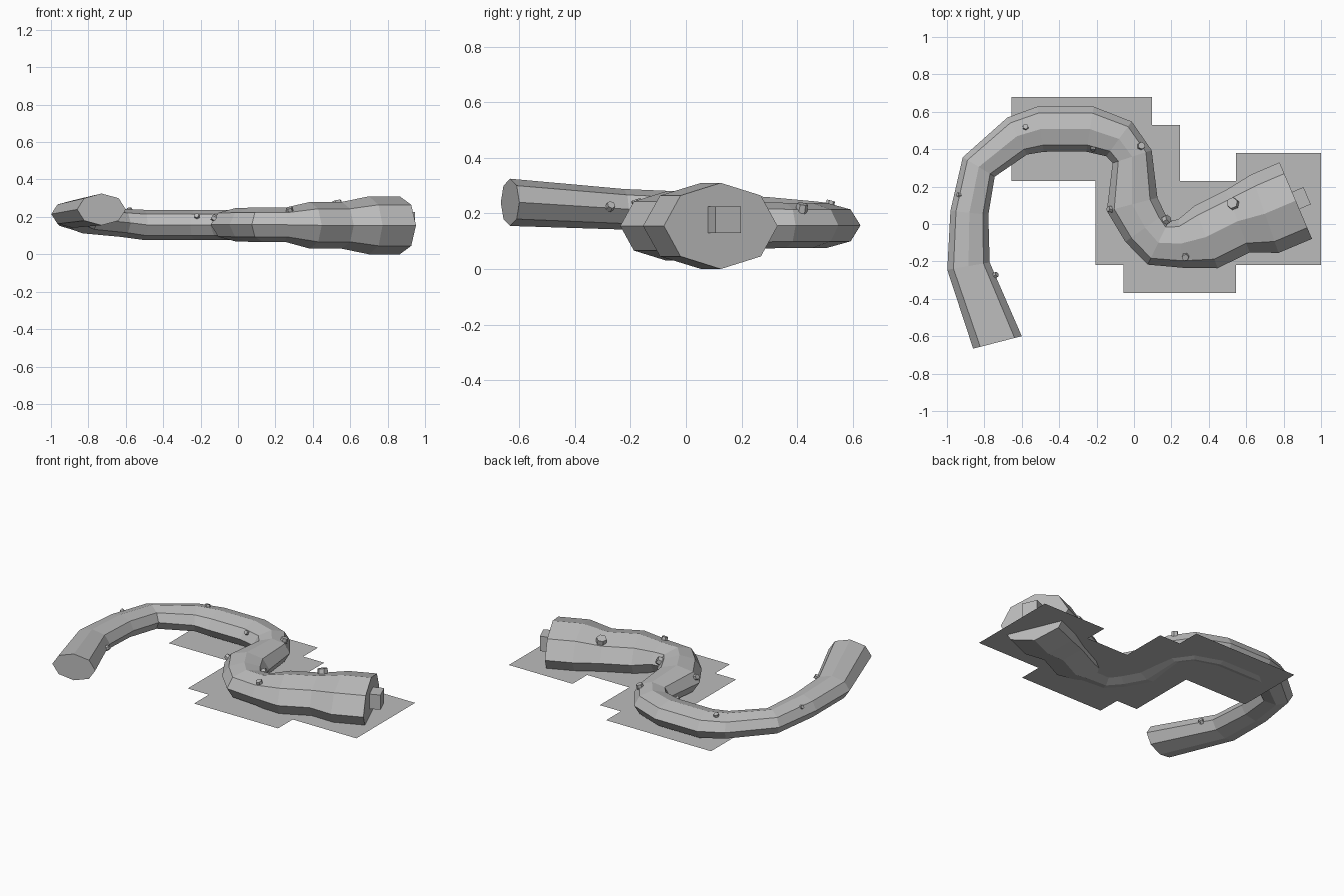
import bpy, bmesh, math
from mathutils import Vector, Matrix
from mathutils.bvhtree import BVHTree

grey = bpy.data.materials.new("stone grey")
grey.diffuse_color = (0.5, 0.5, 0.5, 1)


def make(name, bm):
    mesh = bpy.data.meshes.new(name)
    bm.to_mesh(mesh)
    bm.free()
    mesh.materials.append(grey)
    obj = bpy.data.objects.new(name, mesh)
    bpy.context.collection.objects.link(obj)
    return obj


# Winding octagonal tube: centre x, y, z, half width, half height
RINGS = [
    (0.865, 0.125, 0.155, 0.222, 0.155), (0.70, 0.055, 0.155, 0.222, 0.155),
    (0.555, 0.015, 0.155, 0.178, 0.125), (0.385, -0.07, 0.155, 0.178, 0.125),
    (0.25, -0.105, 0.158, 0.13, 0.091), (0.13, -0.10, 0.158, 0.13, 0.091),
    (0.06, -0.02, 0.158, 0.13, 0.091), (-0.01, 0.105, 0.158, 0.14, 0.09),
    (-0.01, 0.36, 0.157, 0.11, 0.081), (-0.08, 0.455, 0.157, 0.115, 0.081),
    (-0.235, 0.507, 0.157, 0.122, 0.081), (-0.50, 0.507, 0.157, 0.122, 0.081),
    (-0.625, 0.47, 0.168, 0.112, 0.075), (-0.83, 0.305, 0.185, 0.10, 0.073),
    (-0.88, 0.06, 0.203, 0.102, 0.073), (-0.885, -0.225, 0.215, 0.115, 0.073),
    (-0.73, -0.633, 0.24, 0.134, 0.085),
]
centres = [Vector(r[:3]) for r in RINGS]
bm = bmesh.new()
loops = []
for i, (x, y, z, rx, rz) in enumerate(RINGS):
    steps = [(centres[j + 1] - centres[j]).xy.normalized()
             for j in (i - 1, i) if 0 <= j < len(RINGS) - 1]
    t = sum(steps, Vector((0, 0))).normalized()
    if i == len(RINGS) - 1:
        t = Vector((0.25, -0.97))
    side = Vector((-t.y, t.x, 0))
    loops.append([bm.verts.new(centres[i] + side * rx * math.cos(a) + Vector((0, 0, rz * math.sin(a))))
                  for a in (k * math.pi / 4 for k in range(8))])
for a, b in zip(loops, loops[1:]):
    for k in range(8):
        n = (k + 1) % 8
        bm.faces.new((a[k], a[n], b[n], b[k]))
bm.faces.new(loops[0])
bm.faces.new(loops[-1])
bmesh.ops.recalc_face_normals(bm, faces=bm.faces)
tree = BVHTree.FromBMesh(bm)
make("winding_tube", bm)

# Flat stepped base sheet
bm = bmesh.new()
outline = [(-0.655, 0.23), (-0.205, 0.23), (-0.205, -0.22), (-0.055, -0.22),
           (-0.055, -0.37), (0.545, -0.37), (0.545, -0.22), (1.0, -0.22),
           (1.0, 0.38), (0.545, 0.38), (0.545, 0.23), (0.245, 0.23),
           (0.245, 0.53), (0.095, 0.53), (0.095, 0.68), (-0.655, 0.68)]
bm.faces.new([bm.verts.new((x, y, 0.085)) for x, y in outline])
make("base_sheet", bm)

# Block on the wide end
bm = bmesh.new()
bmesh.ops.create_cube(bm, size=1, matrix=Matrix.Translation((0.875, 0.13, 0.178))
                      @ Matrix.Rotation(math.atan2(0.07, 0.165), 4, 'Z')
                      @ Matrix.Diagonal((0.11, 0.10, 0.095, 1)))
make("end_block", bm)

# Six-sided studs standing on the tube surface: x, y, z, radius
STUDS = [(0.525, 0.112, 0.28, 0.034), (0.275, -0.177, 0.24, 0.021),
         (0.19, 0.035, 0.21, 0.027), (-0.13, 0.08, 0.195, 0.019),
         (0.035, 0.415, 0.21, 0.022), (-0.22, 0.40, 0.205, 0.015),
         (-0.58, 0.52, 0.24, 0.017), (-0.935, 0.155, 0.245, 0.013),
         (-0.735, -0.27, 0.23, 0.017)]
for i, (x, y, z, r) in enumerate(STUDS):
    spot, normal, _, _ = tree.find_nearest(Vector((x, y, z)))
    bm = bmesh.new()
    bmesh.ops.create_cone(bm, cap_ends=True, segments=6, radius1=r, radius2=r * 0.9, depth=r * 1.4,
                          matrix=Matrix.Translation(spot + normal * r * 0.2)
                          @ normal.to_track_quat('Z', 'Y').to_matrix().to_4x4())
    make(f"stud_{i + 1}", bm)
